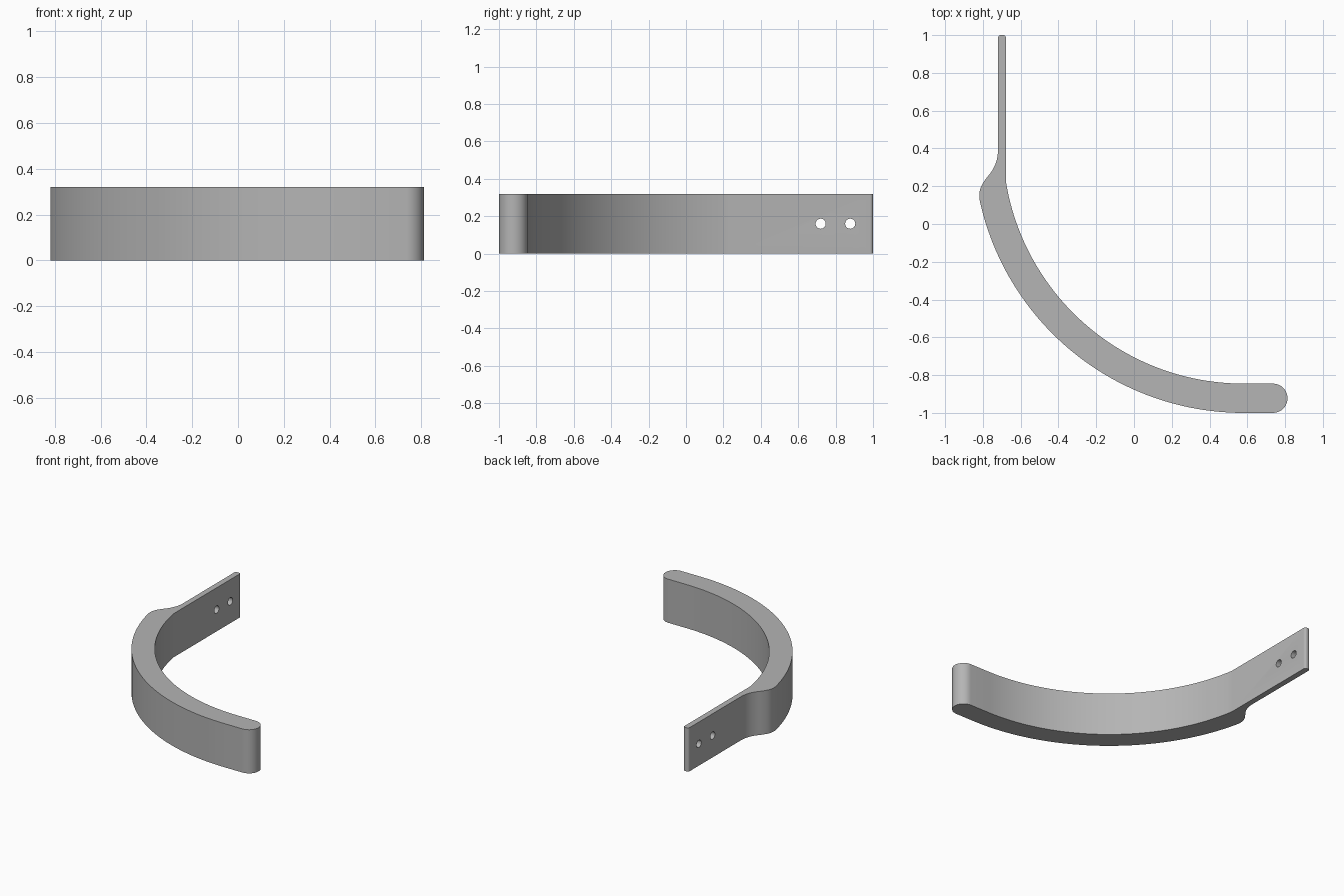
import bpy
import bmesh
from math import cos, sin, pi, radians, atan2, asin
from mathutils import Vector
from mathutils.geometry import interpolate_bezier

if "Cube" in bpy.data.objects:
    bpy.data.objects.remove(bpy.data.objects["Cube"])

HEIGHT = 0.32
CENTRE = (0.58, 0.43)            # shared centre of the curved arm
R_IN, R_OUT = 1.275, 1.43
PLATE_IN, PLATE_OUT = -0.677, -0.72


def arc(centre, radius, start, end, steps):
    """Points along a circular arc, angles in radians."""
    angles = [start + (end - start) * i / steps for i in range(steps + 1)]
    return [(centre[0] + radius * cos(a), centre[1] + radius * sin(a)) for a in angles]


def bezier(a, b, c, d, steps=12):
    points = [Vector((*p, 0)) for p in (a, b, c, d)]
    return [(p.x, p.y) for p in interpolate_bezier(*points, steps + 1)]


# Single colour
steel = bpy.data.materials.new("plain_grey")
steel.use_nodes = True
grey = (0.46, 0.46, 0.46, 1)
steel.diffuse_color = grey
steel.node_tree.nodes["Principled BSDF"].inputs["Base Color"].default_value = grey

# Outline, counter-clockwise from the heel of the outer curve
heel_angle = pi + asin((CENTRE[1] - 0.13) / R_OUT)
inner_end = pi + asin(0.205 / R_IN)
tip_r = (R_OUT - R_IN) / 2
edge_r = 0.016

outline = arc(CENTRE, R_OUT, heel_angle, 1.5 * pi, 48)
outline += arc((0.813 - tip_r, -1 + tip_r), tip_r, -pi / 2, pi / 2, 20)
outline += arc(CENTRE, R_IN, 1.5 * pi, inner_end, 48)
outline += arc((PLATE_IN - edge_r, 1 - edge_r), edge_r, 0, pi / 2, 5)
outline += arc((PLATE_OUT + edge_r, 1 - edge_r), edge_r, pi / 2, pi, 5)
# Shoulder: concave blend out of the plate, then the rounded heel
shoulder = (-0.762, 0.267)
outline += bezier((PLATE_OUT, 0.40), (PLATE_OUT, 0.34), (-0.735, 0.305), shoulder)
heel = outline[0]
outline += bezier(shoulder, (-0.80, 0.22), (-0.825, 0.19), heel)[1:-1]

# Extrude the outline upward
bm = bmesh.new()
base = bm.faces.new([bm.verts.new((x, y, 0)) for x, y in outline])
extruded = bmesh.ops.extrude_face_region(bm, geom=[base])
top = [v for v in extruded["geom"] if isinstance(v, bmesh.types.BMVert)]
bmesh.ops.translate(bm, verts=top, vec=(0, 0, HEIGHT))
bmesh.ops.recalc_face_normals(bm, faces=bm.faces)
mesh = bpy.data.meshes.new("curved_bracket")
bm.to_mesh(mesh)
bm.free()
mesh.materials.append(steel)
bracket = bpy.data.objects.new("curved_bracket", mesh)
bpy.context.collection.objects.link(bracket)
bpy.context.view_layer.objects.active = bracket

# Two screw holes through the plate
for y in (0.72, 0.878):
    bpy.ops.mesh.primitive_cylinder_add(
        vertices=32, radius=0.027, depth=0.3,
        location=((PLATE_IN + PLATE_OUT) / 2, y, HEIGHT / 2), rotation=(0, pi / 2, 0))
    cutter = bpy.context.object
    cutter.name = "hole_cutter"
    cutter.hide_render = True
    cutter.data.materials.append(steel)
    bpy.context.view_layer.objects.active = bracket
    cut = bracket.modifiers.new("screw_hole", "BOOLEAN")
    cut.operation = "DIFFERENCE"
    cut.solver = "EXACT"
    cut.object = cutter
    bpy.ops.object.modifier_apply(modifier=cut.name)
    bpy.data.objects.remove(cutter)

# Smooth curves, crisp rims
bpy.ops.object.select_all(action="DESELECT")
bracket.select_set(True)
bpy.context.view_layer.objects.active = bracket
bpy.ops.object.shade_smooth_by_angle(angle=radians(30))
